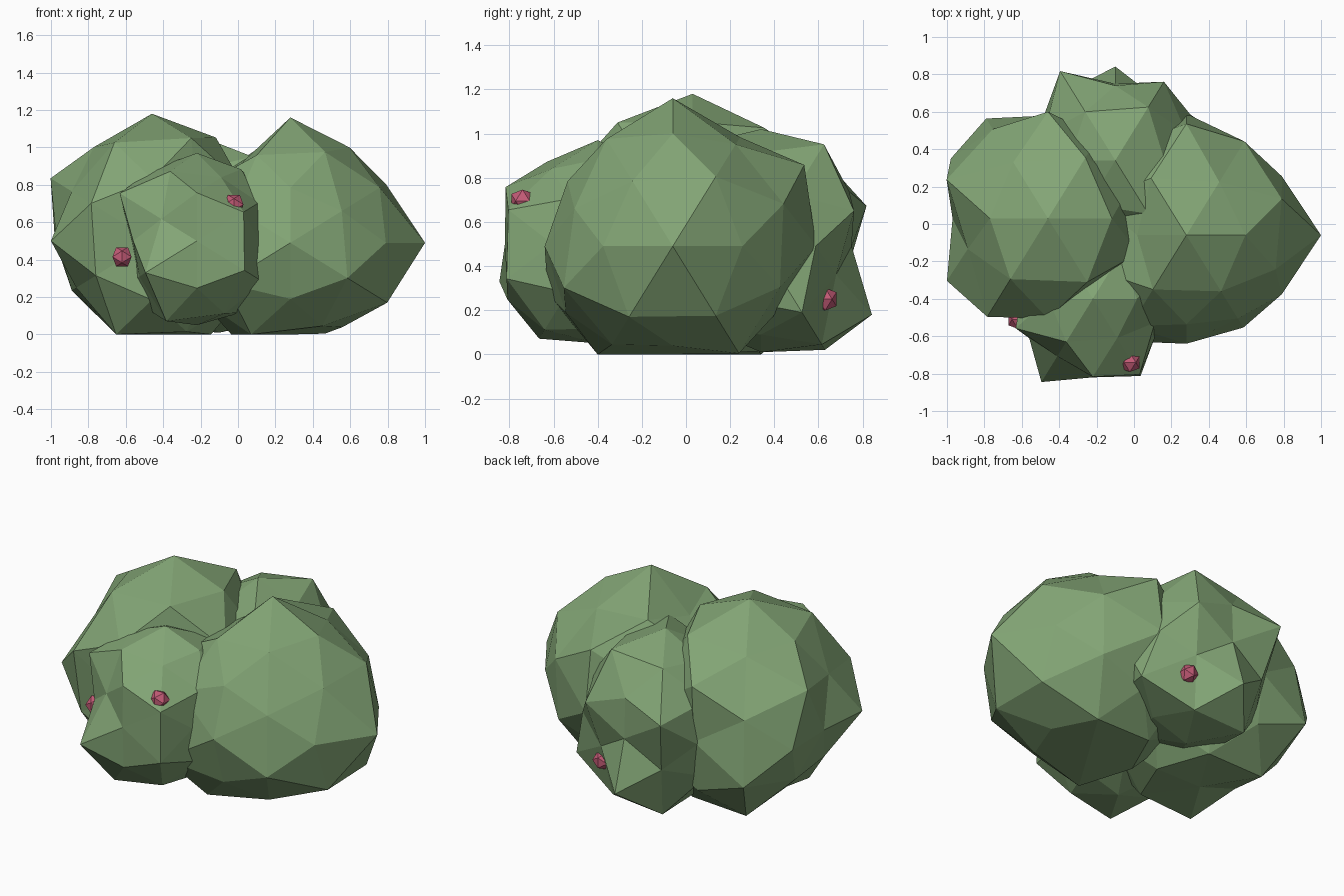
import bpy, bmesh, math
from mathutils import Matrix, Vector

if "Cube" in bpy.data.objects:
    bpy.data.objects.remove(bpy.data.objects["Cube"])


def material(name, rgb):
    m = bpy.data.materials.new(name)
    m.diffuse_color = (*rgb, 1)
    m.use_nodes = True
    m.node_tree.nodes["Principled BSDF"].inputs["Base Color"].default_value = m.diffuse_color
    return m


LEAF = material("leaf green", (0.225, 0.375, 0.178))
BERRY = material("berry pink", (0.54, 0.103, 0.18))


def ball(name, centre, radius, detail, mat, bumps=()):
    """Faceted ball; each bump (x, y, z, r) sets the radius of the corner in that direction."""
    bm = bmesh.new()
    # turn the ball so that an edge, not a corner, crosses the top
    tilt = Matrix.Rotation(-math.atan(2 / (1 + math.sqrt(5))), 4, 'Y')
    bmesh.ops.create_icosphere(bm, subdivisions=detail, radius=1, matrix=tilt)
    dirs = [v.co.normalized() for v in bm.verts]
    radii = [radius] * len(dirs)
    for x, y, z, r in bumps:
        aim = Vector((x, y, z))
        radii[max(range(len(dirs)), key=lambda i: dirs[i].dot(aim))] = r
    for v, d, r in zip(bm.verts, dirs, radii):
        v.co = d * r
        v.co.z = max(v.co.z, -centre[2])      # rests on the ground
    me = bpy.data.meshes.new(name)
    bm.to_mesh(me)
    bm.free()
    me.materials.append(mat)
    ob = bpy.data.objects.new(name, me)
    ob.location = centre
    bpy.context.collection.objects.link(ob)


# large foliage clumps
ball("right_clump", (0.28, -0.06, 0.49), 0.60, 2, LEAF, [
    (0, 0, 1, .67), (1, 0, 0, .72), (5, 0, 9, .60), (8, 3, 5, .63), (8, -3, 5, .59),
    (9, 5, 0, .60), (9, -5, 0, .60), (5, 8, 3, .62), (5, -8, 3, .55), (5, -8, -3, .61),
    (0, -1, 0, .58), (0, -9, 5, .56), (0, -9, -5, .57), (-5, -8, -3, .70), (0, 9, 5, .70),
    (0, 1, 0, .65), (3, 5, 8, .57), (-3, -5, 8, .58), (8, -3, -5, .64), (8, 3, -5, .63),
    (5, 0, -9, .53), (0, 0, -1, .49), (-5, 0, 9, .50), (-3, 5, 8, .61), (3, -5, -8, .55),
    (-3, -5, -8, .68), (0, 9, -5, .56)])

ball("left_clump", (-0.46, 0.03, 0.5), 0.60, 2, LEAF, [
    (0, 0, 1, .68), (-5, 0, 9, .59), (5, 0, 9, .65), (-8, 3, 5, .67), (-8, -3, 5, .53),
    (-9, -5, 0, .635), (-9, 5, 0, .61), (-5, 8, 3, .59), (0, 9, 5, .67), (-5, -8, 3, .65),
    (-5, -8, -3, .60), (0, -1, 0, .51), (0, -9, 5, .63), (-8, -3, -5, .50), (-8, 3, -5, .53),
    (-3, -5, 8, .65), (3, 5, 8, .65), (3, -5, 8, .68), (-5, 0, -9, .49), (0, 0, -1, .5),
    (-1, 0, 0, .51), (8, 3, 5, .54), (5, 8, 3, .54), (0, 1, 0, .55), (-3, -5, -8, .62),
    (-3, 5, -8, .62), (-5, 8, -3, .66), (5, -8, 3, .50), (9, -5, 0, .55)])

# smaller foliage clumps
ball("front_clump", (-0.22, -0.4, 0.5), 0.45, 2, LEAF, [
    (0, 0, 1, .47), (5, 0, 9, .45), (-3, -5, 8, .46), (0, -9, 5, .49), (0, -1, 0, .42),
    (-5, -8, 3, .38), (5, -8, 3, .50), (-5, -8, -3, .55), (5, -8, -3, .51), (-9, -5, 0, .40),
    (-8, -3, 5, .51), (8, -3, 5, .41), (8, -3, -5, .44), (-3, -5, -8, .53), (3, -5, -8, .48),
    (0, -9, -5, .48), (3, -5, 8, .42), (1, 0, 0, .34), (9, -5, 0, .39), (9, 5, 0, .38),
    (-1, 0, 0, .35), (-8, -3, -5, .38)])

ball("back_clump", (-0.1, 0.34, 0.49), 0.47, 2, LEAF, [
    (0, 0, 1, .53), (3, 5, 8, .57), (0, 9, 5, .47), (0, 1, 0, .41), (0, 9, -5, .59),
    (-5, 8, 3, .59), (5, 8, 3, .52), (5, 8, -3, .42), (-9, 5, 0, .45), (3, 5, -8, .55),
    (-3, 5, -8, .58), (8, 3, -5, .60), (5, 0, 9, .50), (0, 0, -1, .48), (3, -5, 8, .57),
    (-3, 5, 8, .52)])

# berries
for i, spot in enumerate([(-0.62, -0.51, 0.415), (-0.022, -0.74, 0.695), (0.13, 0.63, 0.25)]):
    ball(f"berry_{i + 1}", spot, 0.06, 1, BERRY)
